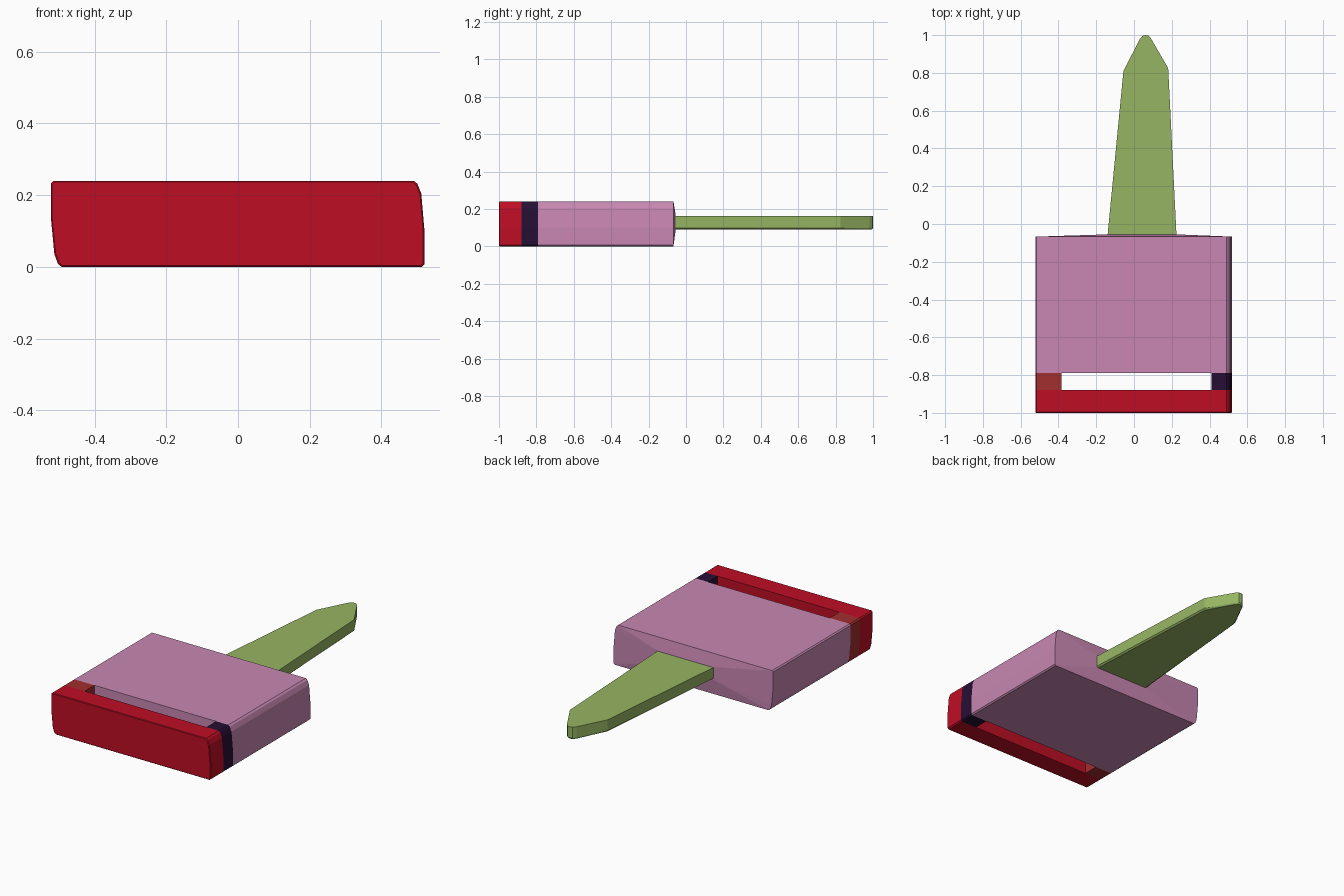
import bpy, bmesh

old = bpy.data.objects.get("Cube")
if old:
    bpy.data.objects.remove(old, do_unlink=True)


def linear(c):
    c /= 255
    return c / 12.92 if c <= 0.04045 else ((c + 0.055) / 1.055) ** 2.4


def material(name, *rgb):
    m = bpy.data.materials.new(name)
    color = [linear(c) for c in rgb] + [1]
    m.use_nodes = True
    m.diffuse_color = color
    m.node_tree.nodes["Principled BSDF"].inputs["Base Color"].default_value = color
    return m


def solid(name, points, mat):
    """Convex solid around the given points, with flat areas merged."""
    bm = bmesh.new()
    for p in points:
        bm.verts.new(p)
    result = bmesh.ops.convex_hull(bm, input=bm.verts)
    loose = [v for v in result["geom_interior"] if isinstance(v, bmesh.types.BMVert)]
    bmesh.ops.delete(bm, geom=loose, context="VERTS")
    bmesh.ops.dissolve_limit(bm, angle_limit=0.005, verts=bm.verts, edges=bm.edges)
    bmesh.ops.recalc_face_normals(bm, faces=bm.faces)
    mesh = bpy.data.meshes.new(name)
    bm.to_mesh(mesh)
    bm.free()
    mesh.materials.append(mat)
    obj = bpy.data.objects.new(name, mesh)
    bpy.context.collection.objects.link(obj)
    return obj


def along_y(section, y0, y1):
    return [(x, y, z) for y in (y0, y1) for x, z in section]


pink = material("pink", 200, 135, 178)
red = material("red", 190, 14, 36)
brown = material("brick red", 164, 46, 46)
navy = material("dark violet", 38, 15, 52)
green = material("leaf green", 150, 181, 99)

# Cross-section shared by the body, the front bar and the side links
height = 0.24
section = [(-0.522, 0.233), (-0.515, height), (0.49, height), (0.5, 0.232),
           (0.511, 0.205), (0.52, 0.1), (0.52, 0.007), (0.512, 0),
           (-0.492, 0), (-0.502, 0.008), (-0.512, 0.035), (-0.522, 0.14)]
bar_back, body_front, body_back = -0.88, -0.79, -0.067

# Body, with its back face swelling towards the blade root
root = [(x, -0.055, z) for x in (-0.14, 0.225) for z in (0.09, 0.165)]
solid("body", along_y(section, body_front, body_back) + root, pink)

# Front bar with a softened front edge
front = [(x * 0.993, 0.12 + (z - 0.12) * 0.97) for x, z in section]
solid("front_bar", along_y(section, -0.996, bar_back)
      + [(x, -1, z) for x, z in front], red)

# Side links on either side of the open slot
right = [p for p in section if p[0] < -0.385] + [(-0.385, 0), (-0.385, height)]
left = [p for p in section if p[0] > 0.41] + [(0.41, 0), (0.41, height)]
solid("right_link", along_y(right, bar_back, body_front), brown)
solid("left_link", along_y(left, bar_back, body_front), navy)

# Tapered blade with a slightly chamfered underside
outline = [(-0.14, -0.06), (0.225, -0.06), (0.181, 0.825), (0.09, 0.982),
           (0.075, 0.998), (0.06, 1), (0.045, 0.996), (0.03, 0.978), (-0.056, 0.81)]
underside = [(0.05 + (x - 0.05) * 0.94, y - 0.006 * (y > 0)) for x, y in outline]
solid("blade", [(x, y, z) for z in (0.098, 0.162) for x, y in outline]
      + [(x, y, 0.09) for x, y in underside], green)
